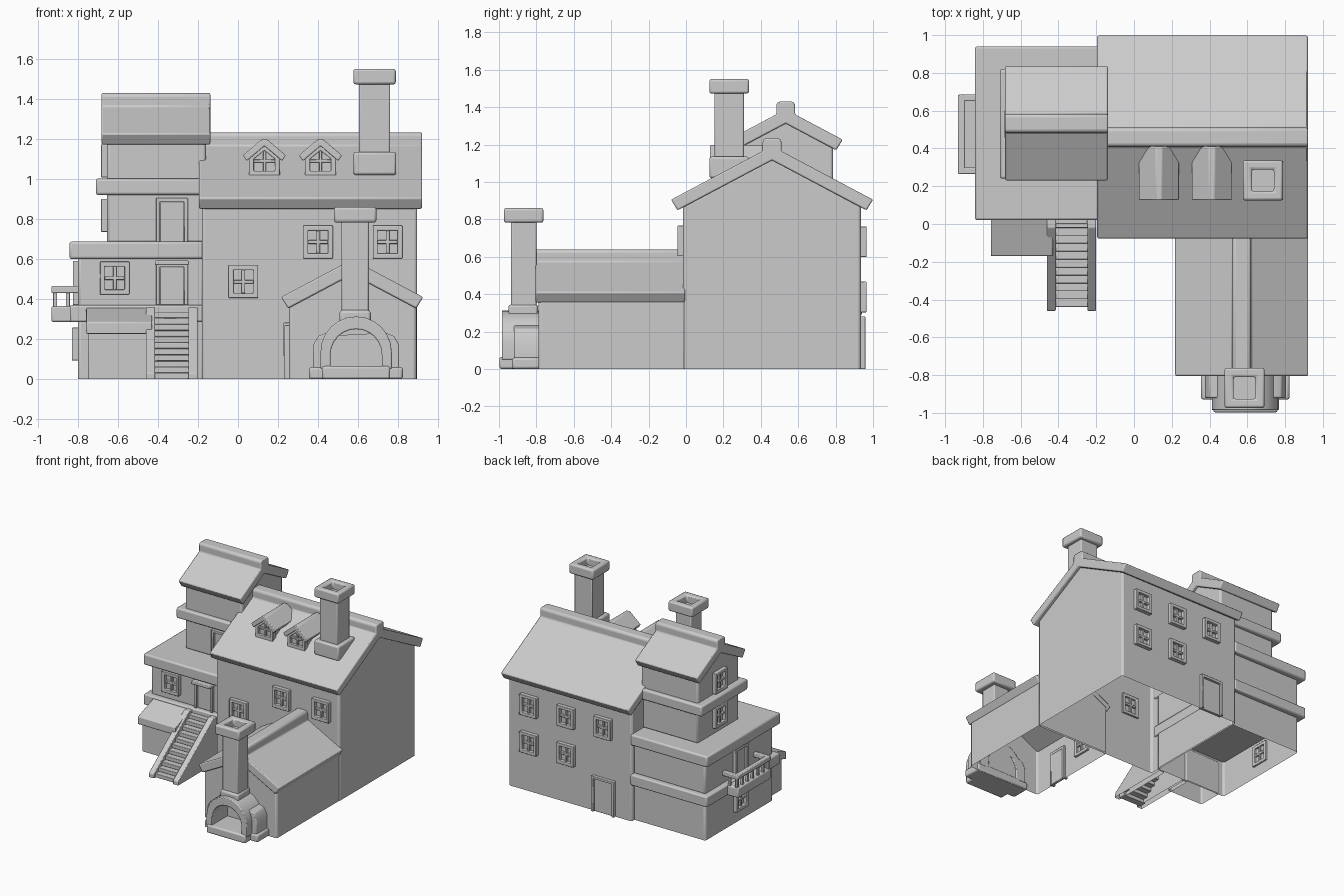
import bpy, bmesh, math

if "Cube" in bpy.data.objects:
    bpy.data.objects.remove(bpy.data.objects["Cube"])

# ---------- helpers ----------
def place(axis, u, v, w):
    return {'x': (w, u, v), 'y': (u, w, v), 'z': (u, v, w)}[axis]

def finish(name, bm, bevel=0.01, open_bottom=False):
    bmesh.ops.recalc_face_normals(bm, faces=bm.faces)
    if open_bottom:
        low = [f for f in bm.faces if all(v.co.z < 1e-4 for v in f.verts)]
        bmesh.ops.delete(bm, geom=low, context='FACES_ONLY')
    me = bpy.data.meshes.new(name)
    bm.to_mesh(me)
    bm.free()
    ob = bpy.data.objects.new(name, me)
    bpy.context.collection.objects.link(ob)
    if bevel:
        m = ob.modifiers.new("bevel", 'BEVEL')
        m.width, m.segments, m.limit_method = bevel, 2, 'ANGLE'
    bpy.ops.object.select_all(action='DESELECT')
    ob.select_set(True)
    bpy.context.view_layer.objects.active = ob
    bpy.ops.object.shade_smooth_by_angle(angle=math.radians(35))
    return ob

def add_prism(bm, axis, pts, a, b):
    A = [bm.verts.new(place(axis, u, v, a)) for u, v in pts]
    B = [bm.verts.new(place(axis, u, v, b)) for u, v in pts]
    bm.faces.new(A)
    bm.faces.new(B[::-1])
    for i in range(len(A)):
        j = (i + 1) % len(A)
        bm.faces.new((A[i], B[i], B[j], A[j]))

def add_ring(bm, axis, outer, inner, a, b):
    L = [[bm.verts.new(place(axis, u, v, w)) for u, v in p]
         for p, w in ((outer, a), (outer, b), (inner, b), (inner, a))]
    for k in range(4):
        P, Q = L[k], L[(k + 1) % 4]
        for i in range(len(P)):
            j = (i + 1) % len(P)
            bm.faces.new((P[i], Q[i], Q[j], P[j]))

def rect(u0, u1, v0, v1):
    return [(u0, v0), (u1, v0), (u1, v1), (u0, v1)]

def prism(name, axis, pts, a, b, bevel=0.01, open_bottom=False):
    bm = bmesh.new()
    add_prism(bm, axis, pts, a, b)
    return finish(name, bm, bevel, open_bottom)

def box(name, x0, x1, y0, y1, z0, z1, bevel=0.01, open_bottom=False):
    return prism(name, 'z', rect(x0, x1, y0, y1), z0, z1, bevel, open_bottom)

def boxes(name, items, bevel=0.006):
    bm = bmesh.new()
    for x0, x1, y0, y1, z0, z1 in items:
        add_prism(bm, 'z', rect(x0, x1, y0, y1), z0, z1)
    return finish(name, bm, bevel)

SLOPE = 0.53

def roof(name, axis, c, hw, ze, a, b):
    # gable roof slab with a raised ridge cap
    zc = ze + (hw - 0.05) * SLOPE
    half = [(hw - 0.035, ze - 0.057), (hw, ze), (0.05, zc), (0.05, zc + 0.055), (0.038, zc + 0.068)]
    pts = [(c + u, z) for u, z in half] + [(c - u, z) for u, z in half[::-1]]
    pts.append((c, ze - 0.057 + (hw - 0.035) * SLOPE))
    prism(name, axis, pts, a, b, 0.008)

def gable_walls(name, axis, c, hw, z0, eave, a, b):
    pts = [(c - hw, z0), (c + hw, z0), (c + hw, eave), (c, eave + hw * SLOPE), (c - hw, eave)]
    prism(name, axis, pts, a, b, 0.015, True)

def window(name, axis, c, z, wall, s, hw=0.074, hh=0.082):
    bm = bmesh.new()
    t = 0.024
    out, d0, d1 = wall + 0.03 * s, wall - 0.015 * s, wall + 0.018 * s
    add_ring(bm, axis, rect(c - hw, c + hw, z - hh, z + hh),
             rect(c - hw + t, c + hw - t, z - hh + t, z + hh - t), d0, out)
    add_prism(bm, axis, rect(c - 0.009, c + 0.009, z - hh + t, z + hh - t), d0, d1)
    add_prism(bm, axis, rect(c - hw + t, c + hw - t, z - 0.009, z + 0.009), d0, d1)
    finish(name, bm, 0.004)

def door(name, axis, c, z0, z1, wall, s, hw=0.08):
    bm = bmesh.new()
    t, d0 = 0.02, wall - 0.015 * s
    pts = [(c - hw, z0), (c - hw, z1), (c + hw, z1), (c + hw, z0),
           (c + hw - t, z0), (c + hw - t, z1 - t), (c - hw + t, z1 - t), (c - hw + t, z0)]
    add_prism(bm, axis, pts, d0, wall + 0.025 * s)
    add_prism(bm, axis, rect(c - hw + t, c + hw - t, z0, z1 - t), d0, wall + 0.008 * s)
    finish(name, bm, 0.004)

def chimney(name, cx, cy, z0, z1, r=0.078, cap=0.106):
    def sq(h):
        return rect(cx - h, cx + h, cy - h, cy + h)
    box(name + "_stack", cx - r, cx + r, cy - r, cy + r, z0, z1 - 0.06, 0.008)
    bm = bmesh.new()
    add_ring(bm, 'z', sq(cap), sq(0.058), z1 - 0.078, z1)
    finish(name + "_cap", bm, 0.012)

# ---------- main house ----------
gable_walls("main_walls", 'x', 0.46, 0.475, 0, 0.875, -0.18, 0.895)
roof("main_roof", 'x', 0.46, 0.54, 0.905, -0.195, 0.92)
for i, (x, z) in enumerate([(0.40, 0.685), (0.747, 0.685), (0.027, 0.487)]):
    window(f"main_front_window_{i}", 'y', x, z, -0.015, -1)
for i, (x, z) in enumerate([(0.71, 0.68), (0.385, 0.68), (0.06, 0.68), (0.71, 0.385), (0.385, 0.385)]):
    window(f"main_back_window_{i}", 'y', x, z, 0.935, 1)
door("main_back_door", 'y', 0.06, 0, 0.28, 0.935, 1, 0.1)
chimney("main_chimney", 0.682, 0.231, 1.05, 1.55)
box("main_chimney_base", 0.576, 0.79, 0.125, 0.337, 1.02, 1.135, 0.012)

# ---------- dormers ----------
for i, x in enumerate((0.132, 0.412)):
    def house(h, z0, ze, za):
        return [(x - h, z0), (x + h, z0), (x + h, ze), (x, za), (x - h, ze)]
    prism(f"dormer_body_{i}", 'y', house(0.07, 1.02, 1.12, 1.172), 0.16, 0.42, 0.004)
    prism(f"dormer_roof_{i}", 'y',
          [(x - 0.107, 1.118), (x - 0.015, 1.197), (x + 0.015, 1.197), (x + 0.107, 1.118),
           (x + 0.088, 1.09), (x, 1.165), (x - 0.088, 1.09)], 0.127, 0.41, 0.005)
    bm = bmesh.new()
    add_ring(bm, 'y', house(0.077, 1.015, 1.11, 1.17), house(0.053, 1.04, 1.1, 1.142), 0.135, 0.18)
    add_prism(bm, 'y', rect(x - 0.008, x + 0.008, 1.03, 1.15), 0.148, 0.17)
    add_prism(bm, 'y', rect(x - 0.06, x + 0.06, 1.082, 1.098), 0.148, 0.17)
    finish(f"dormer_window_{i}", bm, 0.004)

# ---------- front annex ----------
gable_walls("annex_walls", 'y', 0.573, 0.318, 0, 0.385, -0.788, 0.0)
roof("annex_roof", 'y', 0.57, 0.355, 0.41, -0.805, -0.005)
door("annex_side_door", 'x', -0.55, 0, 0.27, 0.257, -1)
window("annex_side_window", 'x', -0.28, 0.2, 0.257, -1)

# ---------- outdoor oven ----------
def arch(cx, r, spring, z0, n=12):
    arc = [(cx - r * math.cos(math.pi * k / n), spring + r * math.sin(math.pi * k / n)) for k in range(n + 1)]
    return [(cx - r, z0)] + arc + [(cx + r, z0)]

inner = arch(0.59, 0.128, 0.122, 0.05)[::-1]
prism("oven_arch", 'y', arch(0.59, 0.178, 0.135, 0.05) + inner, -0.985, -0.78, 0.006)
shoulder = [(0.375, 0.05), (0.375, 0.17), (0.40, 0.215), (0.45, 0.235),
            (0.73, 0.235), (0.78, 0.215), (0.805, 0.17), (0.805, 0.05)]
prism("oven_shoulders", 'y', shoulder + inner, -0.92, -0.78, 0.006)
box("oven_hearth", 0.42, 0.76, -0.998, -0.78, 0, 0.065, 0.012)
box("oven_base", 0.355, 0.823, -0.93, -0.78, 0, 0.06, 0.012)
chimney("oven_chimney", 0.585, -0.868, 0.30, 0.86, 0.068)
box("oven_chimney_foot", 0.507, 0.663, -0.95, -0.79, 0.27, 0.345, 0.015)

# ---------- left wing ----------
box("wing_lower_walls", -0.80, -0.17, 0.06, 0.90, 0, 0.30, 0.015, True)
box("wing_floor_band", -0.84, -0.17, 0.02, 0.94, 0.285, 0.37)
box("wing_upper_walls", -0.80, -0.17, 0.06, 0.90, 0.36, 0.62, 0.015)
box("wing_terrace_slab", -0.842, -0.17, 0.02, 0.94, 0.60, 0.687, 0.012)
window("wing_front_window", 'y', -0.616, 0.505, 0.06, -1)
window("wing_side_window", 'x', 0.475, 0.175, -0.80, -1)
door("wing_front_door", 'y', -0.33, 0.37, 0.58, 0.06, -1)
box("wing_door_canopy", -0.415, -0.245, 0.0, 0.07, 0.57, 0.592, 0.005)
door("balcony_door", 'x', 0.475, 0.37, 0.59, -0.80, -1)

# ---------- tower ----------
gable_walls("tower_walls", 'x', 0.53, 0.257, 0.68, 1.19, -0.655, -0.16)
box("tower_band", -0.71, -0.16, 0.24, 0.82, 0.92, 1.002, 0.012)
roof("tower_roof", 'x', 0.533, 0.305, 1.226, -0.682, -0.138)
door("tower_front_door", 'y', -0.33, 0.685, 0.905, 0.273, -1)
for i, z in enumerate((0.818, 1.09)):
    window(f"tower_side_window_{i}", 'x', 0.53, z, -0.655, -1)

# ---------- balcony ----------
box("balcony_floor", -0.932, -0.80, 0.27, 0.68, 0.285, 0.365)
boxes("balcony_rail", [(-0.932, -0.895, 0.265, 0.685, 0.43, 0.465),
                       (-0.92, -0.79, 0.265, 0.30, 0.43, 0.465),
                       (-0.92, -0.79, 0.65, 0.685, 0.43, 0.465)])
posts = [(-0.913, 0.283 + k * 0.0641) for k in range(7)]
posts += [(-0.85, y) for y in (0.283, 0.667)]
boxes("balcony_balusters", [(x - 0.01, x + 0.01, y - 0.01, y + 0.01, 0.36, 0.435) for x, y in posts], 0.003)

# ---------- lean-to shed ----------
box("shed_walls", -0.75, -0.43, -0.13, 0.07, 0, 0.27, 0.012, True)
prism("shed_roof", 'x', [(-0.17, 0.225), (-0.17, 0.285), (0.04, 0.362), (0.04, 0.29)], -0.758, -0.43, 0.006)

# ---------- stairs ----------
for side, x in (("left", -0.46), ("right", -0.247)):
    prism(f"stair_side_{side}", 'x', [(-0.46, 0), (-0.46, 0.03), (-0.02, 0.36), (0.05, 0.36), (0.05, 0)],
          x, x + 0.046, 0.005, True)
N = 11
boxes("stair_treads", [(-0.43, -0.23, -0.44 + k * 0.042, -0.385 + k * 0.042, k * 0.0305, (k + 1) * 0.0305)
                       for k in range(N)], 0.004)
